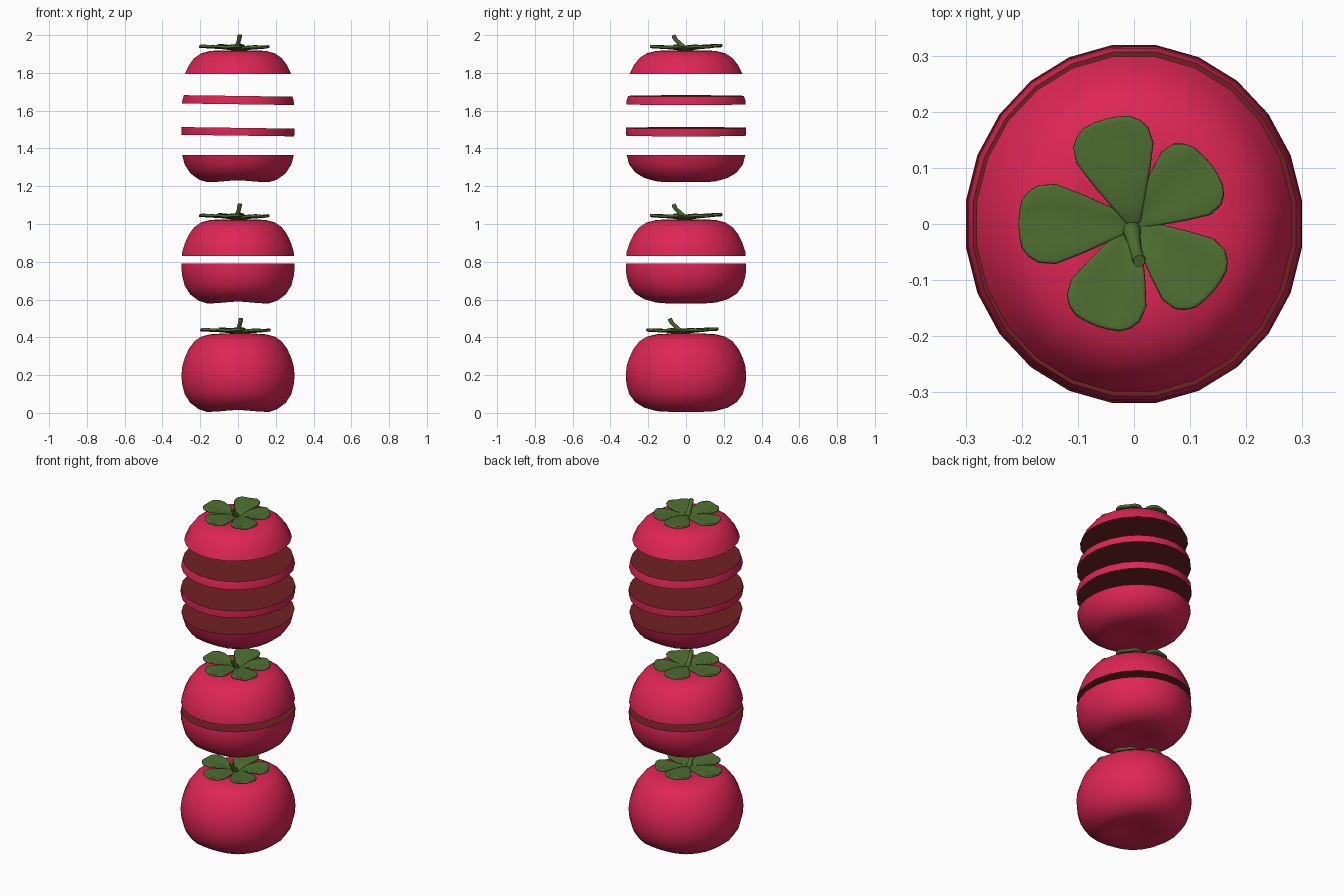
import bpy, bmesh, math
from mathutils import Matrix, Vector

if "Cube" in bpy.data.objects:
    bpy.data.objects.remove(bpy.data.objects["Cube"])


def material(name, rgb):
    m = bpy.data.materials.new(name)
    m.diffuse_color = (*rgb, 1)
    m.use_nodes = True
    m.node_tree.nodes["Principled BSDF"].inputs["Base Color"].default_value = m.diffuse_color
    return m


SKIN = material("red skin", (0.73, 0.019, 0.089))
FLESH = material("dark red flesh", (0.165, 0.0155, 0.0155))
GREEN = material("leaf green", (0.076, 0.158, 0.03))


def finish(bm, name, mats, loc, angle=40):
    bmesh.ops.recalc_face_normals(bm, faces=bm.faces)
    me = bpy.data.meshes.new(name)
    bm.to_mesh(me)
    bm.free()
    for m in mats:
        me.materials.append(m)
    ob = bpy.data.objects.new(name, me)
    ob.location = loc
    bpy.context.collection.objects.link(ob)
    bpy.ops.object.select_all(action='DESELECT')
    ob.select_set(True)
    bpy.context.view_layer.objects.active = ob
    bpy.ops.object.shade_smooth_by_angle(angle=math.radians(angle))
    return ob


# Fruit body: radius / height profile, from the bottom dimple to the top dimple
PROFILE = [(0.06, 0.012), (0.115, 0.005), (0.165, 0.005), (0.21, 0.02), (0.255, 0.053),
           (0.285, 0.1), (0.299, 0.155), (0.302, 0.2), (0.297, 0.25), (0.283, 0.295),
           (0.262, 0.34), (0.234, 0.378), (0.198, 0.403), (0.15, 0.416), (0.1, 0.419),
           (0.05, 0.41)]
SEG = 24


def body(name, base, low=None, high=None, tilt=0):
    """Fruit, or the piece of it between the heights low and high."""
    bm = bmesh.new()
    rings = []
    for r, z in PROFILE:
        ring = []
        for i in range(SEG):
            a = 2 * math.pi * (i + 0.5) / SEG
            x, y = r * math.cos(a), r * 1.065 * math.sin(a)
            groove = 0.011 * math.exp(-(x / 0.09) ** 2) * max(0, 1 - z / 0.1)
            ring.append(bm.verts.new((x, y, z + groove)))
        rings.append(ring)
    for a, b in zip(rings, rings[1:]):
        for i in range(SEG):
            j = (i + 1) % SEG
            bm.faces.new((a[i], a[j], b[j], b[i]))
    for ring, z in ((rings[0], 0.026), (rings[-1], 0.402)):
        pole = bm.verts.new((0, 0, z))
        for i in range(SEG):
            bm.faces.new((ring[i], ring[(i + 1) % SEG], pole))
    # flat cuts showing the flesh
    normal = Vector((math.sin(tilt), 0, math.cos(tilt)))
    for z, sign in ((low, -1), (high, 1)):
        if z is None:
            continue
        bmesh.ops.bisect_plane(bm, geom=bm.verts[:] + bm.edges[:] + bm.faces[:], dist=1e-5,
                               plane_co=(0, 0, z), plane_no=normal * sign, clear_outer=True)
        rim = [e for e in bm.edges if e.is_boundary]
        for f in bmesh.ops.edgeloop_fill(bm, edges=rim)["faces"]:
            f.material_index = 1
    return finish(bm, name, [SKIN, FLESH], (0, 0, base))


# Leaf outline: distance along the leaf, half width, height
LEAF = [(0.0, 0.012, -0.012), (0.04, 0.03, -0.002), (0.09, 0.053, 0.004), (0.135, 0.071, 0.006),
        (0.165, 0.069, 0.008), (0.188, 0.058, 0.009), (0.2, 0.042, 0.009)]
# direction in degrees, length factor, lift
LEAVES = [(105, 0.97, 0.008), (38, 0.87, 0.002), (-40, 0.93, 0.001), (-110, 0.97, 0.003),
          (180, 1.03, 0.005)]
STEM = [(-0.004, -0.01, 0.40, 0.02), (-0.004, -0.014, 0.435, 0.016), (0, -0.033, 0.456, 0.012),
        (0.005, -0.053, 0.474, 0.011), (0.008, -0.062, 0.489, 0.0125),
        (0.009, -0.066, 0.5, 0.011)]


def calyx(name, base, dx=0, dy=0):
    # five leaves
    for n, (deg, length, lift) in enumerate(LEAVES):
        bm = bmesh.new()
        turn = Matrix.Translation((0, 0, 0.427 + lift)) @ Matrix.Rotation(math.radians(deg), 4, 'Z')
        rows = []
        for d, w, z in LEAF:
            rows.append([bm.verts.new(turn @ Vector((
                d * length - 0.006 * u * u * (d > 0.18), w * u,
                z + 0.005 * (abs(u) - 0.5) * (d > 0.03)))) for u in (-1, -0.5, 0, 0.5, 1)])
        for a, b in zip(rows, rows[1:]):
            for i in range(4):
                bm.faces.new((a[i], a[i + 1], b[i + 1], b[i]))
        leaf = finish(bm, f"{name}_leaf_{n + 1}", [GREEN], (dx, dy, base), 60)
        mod = leaf.modifiers.new("thickness", 'SOLIDIFY')
        mod.thickness = 0.014
        mod.offset = 0
        bev = leaf.modifiers.new("soft rim", 'BEVEL')
        bev.width = 0.004
        bev.segments = 2
        bev.angle_limit = math.radians(50)
    # bent stem
    bm = bmesh.new()
    pts = [Vector(p[:3]) for p in STEM]
    rings = []
    for k, p in enumerate(pts):
        along = pts[min(k + 1, len(pts) - 1)] - pts[max(k - 1, 0)]
        side = Vector((1, 0, 0))
        up = along.cross(side).normalized()
        r = STEM[k][3]
        rings.append([bm.verts.new(p + r * (side * math.cos(i * math.pi / 5)
                                            + up * math.sin(i * math.pi / 5)))
                      for i in range(10)])
    for a, b in zip(rings, rings[1:]):
        for i in range(10):
            j = (i + 1) % 10
            bm.faces.new((a[i], a[j], b[j], b[i]))
    bm.faces.new(rings[0])
    bm.faces.new(rings[-1])
    finish(bm, f"{name}_stem", [GREEN], (dx, dy, base))


# Whole fruit
body("whole_fruit", 0)
calyx("whole", 0, 0.006, -0.02)

# Halved fruit
body("lower_half", 0.574, high=0.217)
body("upper_half", 0.605, low=0.225)
calyx("halved", 0.605)

# Sliced fruit
body("bottom_slice", 1.216, high=0.15)
body("lower_middle_slice", 1.296, low=0.172, high=0.213, tilt=math.radians(0.8))
body("upper_middle_slice", 1.406, low=0.228, high=0.272, tilt=math.radians(0.8))
body("top_slice", 1.5, low=0.295)
calyx("sliced", 1.5)
